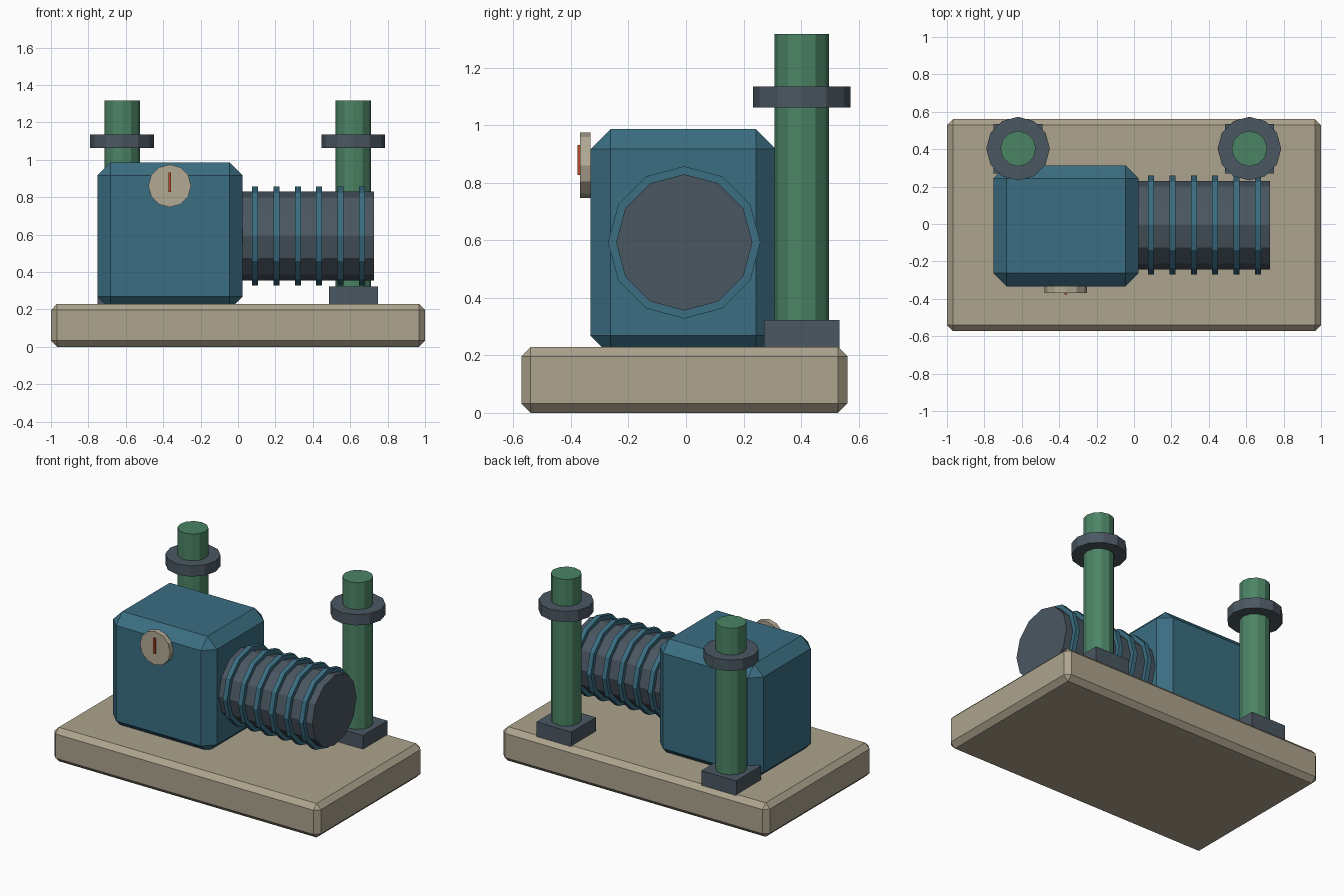
import bpy
import bmesh
from math import radians
from mathutils import Matrix

if "Cube" in bpy.data.objects:
    bpy.data.objects.remove(bpy.data.objects["Cube"])


def material(name, rgb):
    m = bpy.data.materials.new(name)
    m.diffuse_color = (*rgb, 1)
    m.use_nodes = True
    m.node_tree.nodes["Principled BSDF"].inputs["Base Color"].default_value = m.diffuse_color
    return m


TAN = material("tan", (0.42, 0.37, 0.27))
BLUE = material("blue", (0.043, 0.155, 0.223))
DARK = material("dark_grey", (0.07, 0.095, 0.12))
GREEN = material("green", (0.07, 0.23, 0.13))
CREAM = material("cream", (0.45, 0.40, 0.30))
RED = material("red", (0.50, 0.07, 0.02))


def finish(bm, name, mat):
    mesh = bpy.data.meshes.new(name)
    bm.to_mesh(mesh)
    bm.free()
    mesh.materials.append(mat)
    obj = bpy.data.objects.new(name, mesh)
    bpy.context.collection.objects.link(obj)
    return obj


def box(name, lo, hi, mat, bevel=0):
    bm = bmesh.new()
    size = [b - a for a, b in zip(lo, hi)]
    mid = [(a + b) / 2 for a, b in zip(lo, hi)]
    bmesh.ops.create_cube(bm, size=1, matrix=Matrix.Translation(mid) @ Matrix.Diagonal((*size, 1)))
    if bevel:
        bmesh.ops.bevel(bm, geom=bm.edges[:], offset=bevel, segments=1, affect='EDGES')
    return finish(bm, name, mat)


def cylinder(name, centre, radius, length, axis, mat):
    turn = {'X': Matrix.Rotation(radians(90), 4, 'Y'),
            'Y': Matrix.Rotation(radians(90), 4, 'X'),
            'Z': Matrix.Identity(4)}[axis]
    bm = bmesh.new()
    bmesh.ops.create_cone(bm, cap_ends=True, segments=12, radius1=radius, radius2=radius,
                          depth=length, matrix=Matrix.Translation(centre) @ turn)
    return finish(bm, name, mat)


# Base plinth and pump housing
box("base_plinth", (-1, -0.573, 0), (1, 0.561, 0.23), TAN, 0.033)
box("pump_housing", (-0.752, -0.333, 0.2), (0.025, 0.313, 0.987), BLUE, 0.07)

# Motor barrel with cooling fins
cylinder("motor_barrel", (0.353, -0.006, 0.593), 0.237, 0.75, 'X', DARK)
for i in range(6):
    cylinder(f"cooling_fin_{i + 1}", (0.091 + i * 0.1144, -0.006, 0.593), 0.265, 0.032, 'X', BLUE)

# Pipes with flange and foot
for side, x in (("left", -0.62), ("right", 0.617)):
    box(f"{side}_pipe_foot", (x - 0.131, 0.271, 0.22), (x + 0.131, 0.534, 0.323), DARK)
    cylinder(f"{side}_pipe", (x, 0.403, 0.77), 0.095, 1.094, 'Z', GREEN)
    cylinder(f"{side}_pipe_flange", (x, 0.403, 1.099), 0.17, 0.073, 'Z', DARK)

# Gauge on the housing front
cylinder("gauge_dial", (-0.365, -0.35, 0.861), 0.114, 0.036, 'Y', CREAM)
box("gauge_needle", (-0.372, -0.378, 0.828), (-0.358, -0.366, 0.932), RED)
